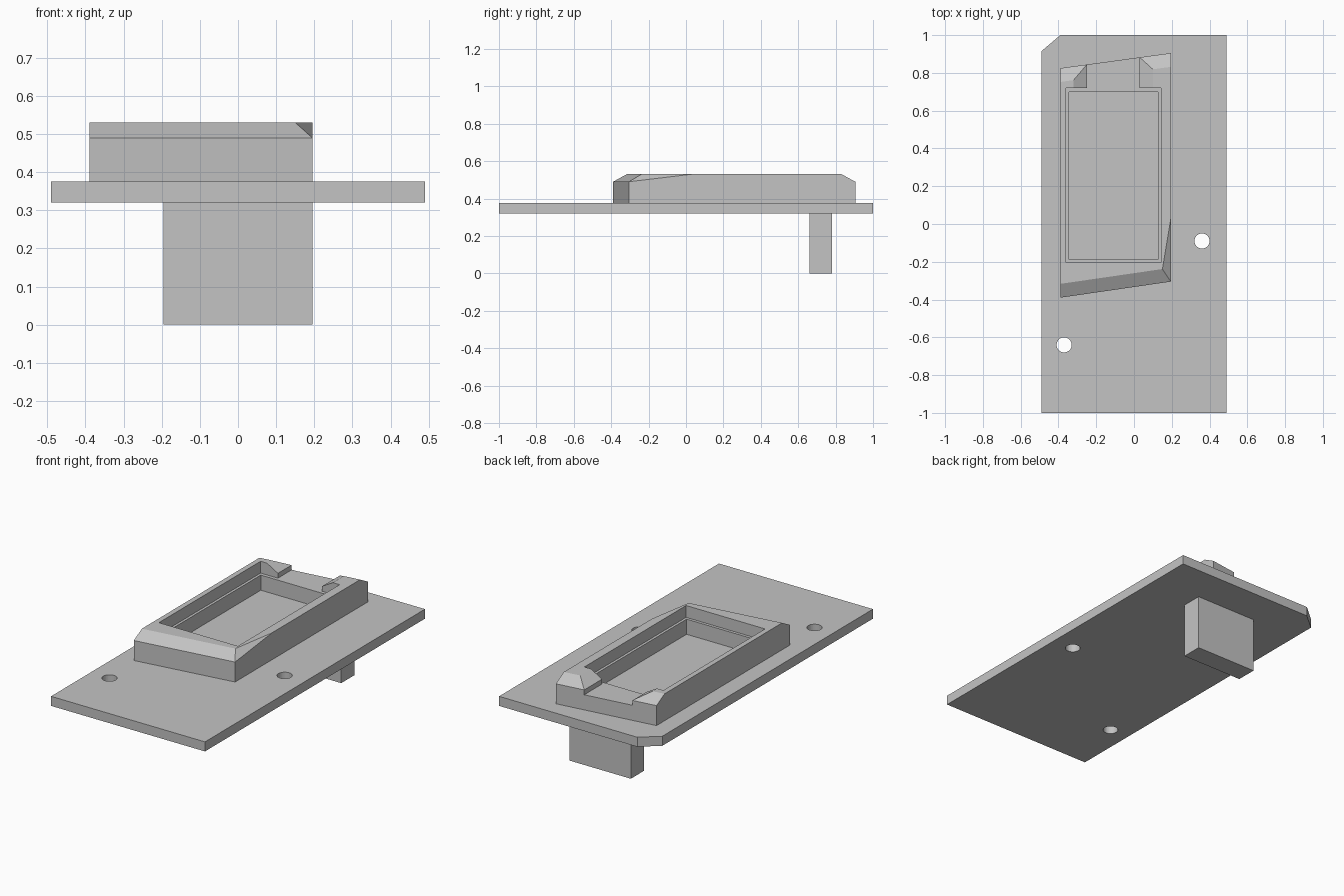
import bpy, bmesh
from mathutils import Vector
from mathutils.geometry import normal

if "Cube" in bpy.data.objects:
    bpy.data.objects.remove(bpy.data.objects["Cube"], do_unlink=True)

grey = bpy.data.materials.new("light grey")
grey.use_nodes = True
colour = (0.55, 0.55, 0.55, 1)
grey.diffuse_color = colour
grey.node_tree.nodes["Principled BSDF"].inputs["Base Color"].default_value = colour


def prism(name, points, sweep):
    """Sweep a flat outline along a vector into a closed solid."""
    bm = bmesh.new()
    face = bm.faces.new([bm.verts.new(p) for p in points])
    swept = bmesh.ops.extrude_face_region(bm, geom=[face])["geom"]
    verts = [g for g in swept if isinstance(g, bmesh.types.BMVert)]
    bmesh.ops.translate(bm, verts=verts, vec=sweep)
    bmesh.ops.recalc_face_normals(bm, faces=bm.faces)
    mesh = bpy.data.meshes.new(name)
    bm.to_mesh(mesh)
    bm.free()
    mesh.materials.append(grey)
    obj = bpy.data.objects.new(name, mesh)
    bpy.context.collection.objects.link(obj)
    return obj


def box(name, x0, x1, y0, y1, z0, z1):
    corners = [(x0, y0, z0), (x1, y0, z0), (x1, y1, z0), (x0, y1, z0)]
    return prism(name, corners, (0, 0, z1 - z0))


def cut(target, cutter):
    cutter.hide_render = True
    cutter.hide_set(True)
    cutter.display_type = 'WIRE'
    mod = target.modifiers.new(cutter.name, 'BOOLEAN')
    mod.operation = 'DIFFERENCE'
    mod.solver = 'EXACT'
    mod.object = cutter
    bpy.context.view_layer.objects.active = target
    bpy.ops.object.modifier_apply(modifier=mod.name)
    bpy.data.objects.remove(cutter, do_unlink=True)


def slice_off(obj, a, b, c):
    """Remove everything above the plane through three points and cap it."""
    n = normal(Vector(a), Vector(b), Vector(c))
    if n.z < 0:
        n = -n
    bm = bmesh.new()
    bm.from_mesh(obj.data)
    res = bmesh.ops.bisect_plane(bm, geom=bm.verts[:] + bm.edges[:] + bm.faces[:],
                                 plane_co=a, plane_no=n, clear_outer=True)
    rim = [g for g in res["geom_cut"] if isinstance(g, bmesh.types.BMEdge)]
    bmesh.ops.holes_fill(bm, edges=rim)
    bmesh.ops.recalc_face_normals(bm, faces=bm.faces)
    bm.to_mesh(obj.data)
    bm.free()


BASE, PLATE, LEDGE, RIM, TOP = 0.32, 0.375, 0.462, 0.49, 0.53

# Base plate with one clipped corner and two screw holes
plate = prism("base_plate", [(x, y, BASE) for x, y in (
    (-0.49, -1), (0.49, -1), (0.49, 1), (-0.39, 1), (-0.49, 0.915))],
    (0, 0, PLATE - BASE))
for x, y in ((0.36, -0.09), (-0.37, -0.64)):
    bpy.ops.mesh.primitive_cylinder_add(vertices=32, radius=0.04, depth=0.3,
                                        location=(x, y, BASE))
    hole = bpy.context.object
    hole.name = "hole_cutter"
    hole.data.materials.append(grey)
    cut(plate, hole)

# Support tab below the plate
box("support_tab", -0.195, 0.195, 0.66, 0.78, 0, BASE)

# Slanted housing
L, R = -0.39, 0.195
FL, FR, BL, BR = -0.39, -0.305, 0.825, 0.905
housing = prism("housing", [(x, y, PLATE) for x, y in (
    (L, FL), (R, FR), (R, BR), (L, BL))], (0, 0, TOP - PLATE))

# Sloped front, back and front corner of the housing
slope = 0.073
slice_off(housing, (L, FL, RIM), (R, FR, RIM), (L, FL + slope, TOP))
slice_off(housing, (L, BL, RIM), (R, BR, RIM), (L, BL - slope, TOP))
slice_off(housing, (R, 0.03, TOP), (0.15, -0.24, TOP), (R, FR, RIM))

# Stepped pocket, open down to the plate
cut(housing, box("pocket_cutter", -0.36, 0.143, -0.205, 0.72, LEDGE, 0.7))
cut(housing, box("recess_cutter", -0.345, 0.128, -0.188, 0.7, 0.3, 0.6))

# Flared notch through the back wall
notch = [(-0.25, LEDGE), (0.03, LEDGE), (0.03, RIM),
         (0.17, 0.57), (-0.39, 0.57), (-0.25, RIM)]
cut(housing, prism("notch_cutter", [(x, 0.71, z) for x, z in notch], (0, 0.4, 0)))
